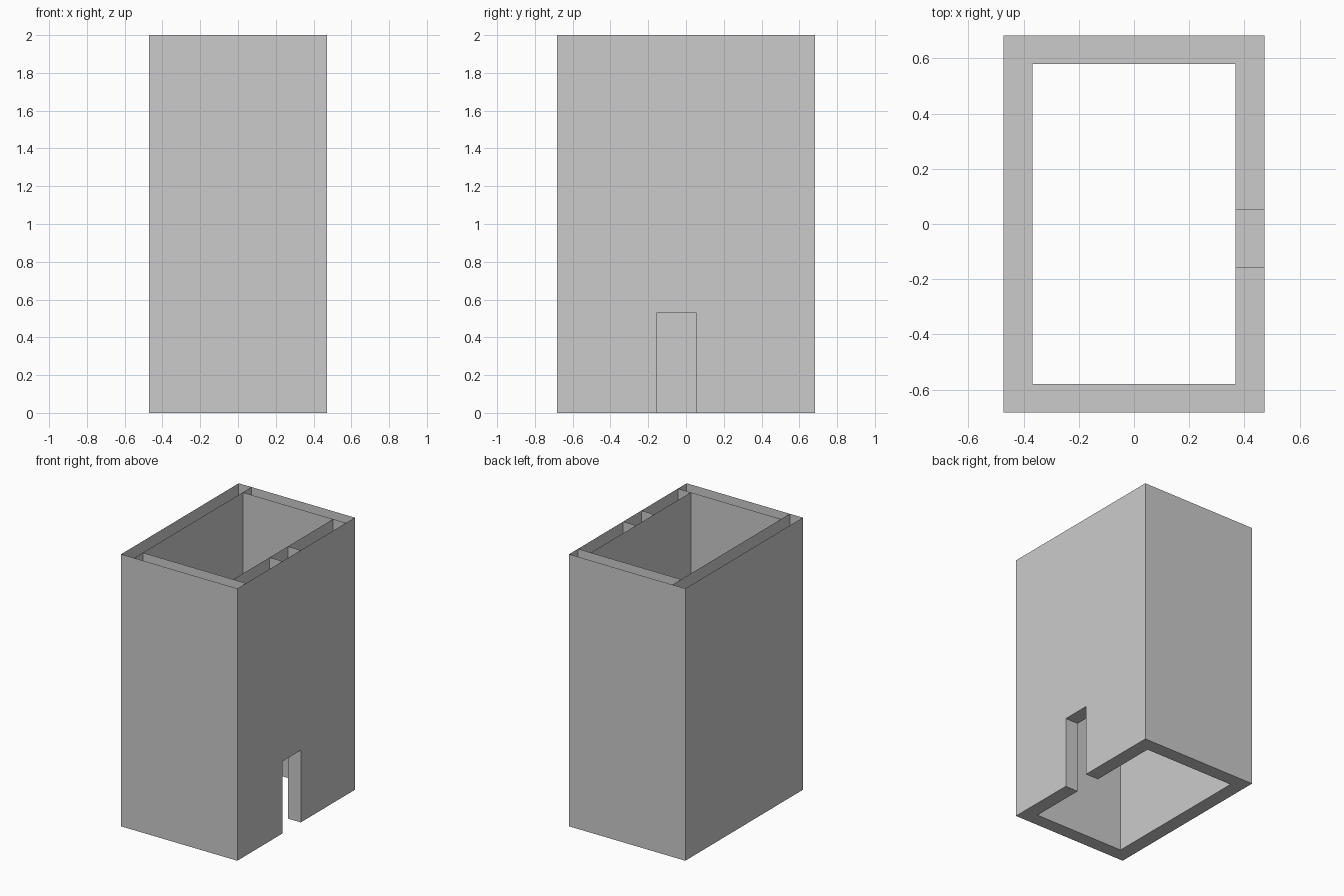
import bpy, bmesh

if "Cube" in bpy.data.objects:
    bpy.data.objects.remove(bpy.data.objects["Cube"])

X, Y, H = 0.472, 0.682, 2.0      # outer half width, half depth, height
IX, IY = 0.367, 0.58             # inner half width, half depth
D0, D1, DH = -0.157, 0.055, 0.53  # doorway sides and height


def hollow_wall(name, x0, x1, y0, y1, z0=0.0, skip=()):
    """Open-topped hollow box; skip lists sides already closed by a neighbour."""
    bm = bmesh.new()
    corners = [(x0, y0), (x1, y0), (x1, y1), (x0, y1)]
    low = [bm.verts.new((x, y, z0)) for x, y in corners]
    high = [bm.verts.new((x, y, H)) for x, y in corners]
    bm.faces.new(low[::-1])
    for i, side in enumerate(("front", "right", "back", "left")):
        if side not in skip:
            j = (i + 1) % 4
            bm.faces.new((low[i], low[j], high[j], high[i]))
    for v in [v for v in bm.verts if not v.link_faces]:
        bm.verts.remove(v)
    mesh = bpy.data.meshes.new(name)
    bm.to_mesh(mesh)
    bm.free()
    obj = bpy.data.objects.new(name, mesh)
    bpy.context.collection.objects.link(obj)


# Left wall runs the full depth; front and back walls butt against it
hollow_wall("left_wall", -X, -IX, -Y, Y)
hollow_wall("front_wall", -IX, X, -Y, -IY, skip=("left",))
hollow_wall("back_wall", -IX, X, IY, Y, skip=("left",))

# Right wall: two piers and the part over the doorway
hollow_wall("right_wall_front_pier", IX, X, -IY, D0, skip=("front",))
hollow_wall("right_wall_back_pier", IX, X, D1, IY, skip=("back",))
hollow_wall("wall_over_doorway", IX, X, D0, D1, DH, skip=("front", "back"))
